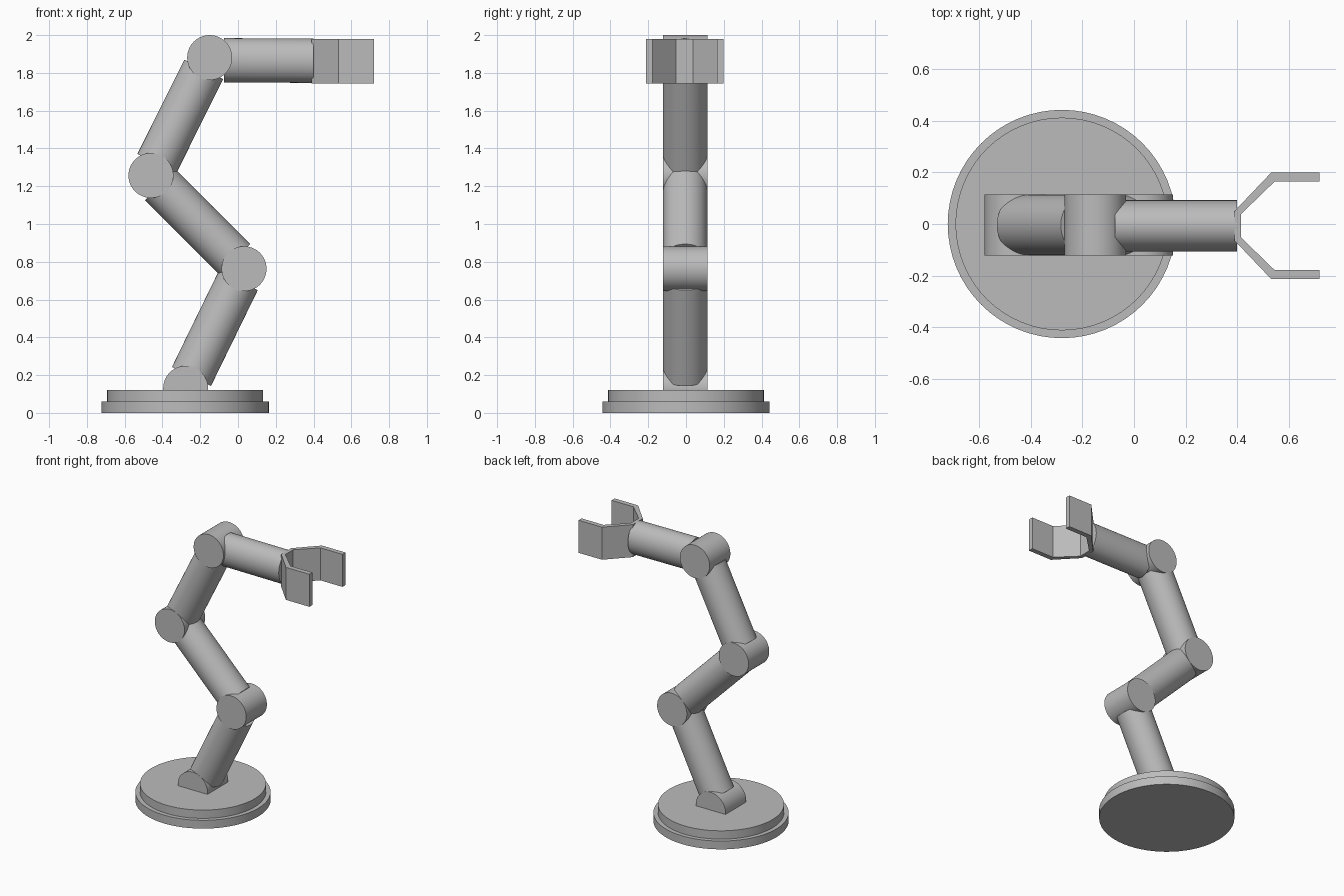
import bpy
import bmesh
import math
from mathutils import Vector

cube = bpy.data.objects.get("Cube")
if cube:
    bpy.data.objects.remove(cube, do_unlink=True)

# One plain grey for the whole arm
grey = bpy.data.materials.new("light grey")
grey.use_nodes = True
grey.diffuse_color = (0.5, 0.5, 0.5, 1)
bsdf = next(n for n in grey.node_tree.nodes if n.type == "BSDF_PRINCIPLED")
bsdf.inputs["Base Color"].default_value = grey.diffuse_color


def cylinder(name, start, end, radius, flatten=1.0):
    """Smooth cylinder between two points; flatten scales its y width."""
    start, end = Vector(start), Vector(end)
    axis = end - start
    bpy.ops.mesh.primitive_cylinder_add(
        vertices=64, radius=radius, depth=axis.length, location=(start + end) / 2)
    ob = bpy.context.object
    ob.name = name
    ob.rotation_euler = axis.to_track_quat("Z", "Y").to_euler()
    if abs(axis.y) < 1e-4 and axis.length > 0.2:
        # limbs lie in the xz plane, so turning about y keeps local y sideways
        ob.rotation_euler = (0, math.atan2(axis.x, axis.z), 0)
        ob.scale.y = flatten
    ob.data.materials.append(grey)
    bpy.ops.object.shade_smooth_by_angle(angle=math.radians(35))
    return ob


MID_Y = -0.004
JOINT_HALF = 0.118

# Stepped round base
cylinder("base_lower_disc", (-0.28, 0, 0), (-0.28, 0, 0.06), 0.443)
cylinder("base_upper_disc", (-0.28, 0, 0.06), (-0.28, 0, 0.12), 0.413)

# Pivot joints, lying along y
joints = {
    "base_joint": (-0.277, 0.13),
    "lower_joint": (0.032, 0.763),
    "middle_joint": (-0.461, 1.257),
    "top_joint": (-0.15, 1.881),
}
for name, (x, z) in joints.items():
    cylinder(name, (x, MID_Y - JOINT_HALF, z), (x, MID_Y + JOINT_HALF, z), 0.119)

# Limbs between the joints, stopping short of each pivot
points = [Vector((x, MID_Y, z)) for x, z in joints.values()]
for name, a, b in zip(("lower_limb", "middle_limb", "upper_limb"), points, points[1:]):
    gap = (b - a).normalized() * 0.07
    cylinder(name, a + gap, b - gap, 0.115, 1.02)

# Wrist: slightly narrow tube leading to the gripper
GRIP_Y = -0.007
cylinder("wrist_limb", (-0.074, GRIP_Y, 1.867), (0.4, GRIP_Y, 1.864), 0.117, 0.85)

# Gripper: a mirrored bent-plate profile, extruded upwards
outer = [(0.39, 0.057), (0.532, 0.206), (0.72, 0.206)]
inner = [(0.72, 0.171), (0.545, 0.171), (0.415, 0.045)]
half = outer + inner
profile = half + [(x, -y) for x, y in reversed(half)]

bm = bmesh.new()
bottom, top = ([bm.verts.new((x, y + GRIP_Y, z)) for x, y in profile]
               for z in (1.745, 1.98))
bm.faces.new(bottom)
bm.faces.new(top)
count = len(profile)
for i in range(count):
    j = (i + 1) % count
    bm.faces.new((bottom[i], bottom[j], top[j], top[i]))
bmesh.ops.recalc_face_normals(bm, faces=bm.faces)
mesh = bpy.data.meshes.new("gripper")
bm.to_mesh(mesh)
bm.free()
mesh.materials.append(grey)
bpy.context.collection.objects.link(bpy.data.objects.new("gripper", mesh))
